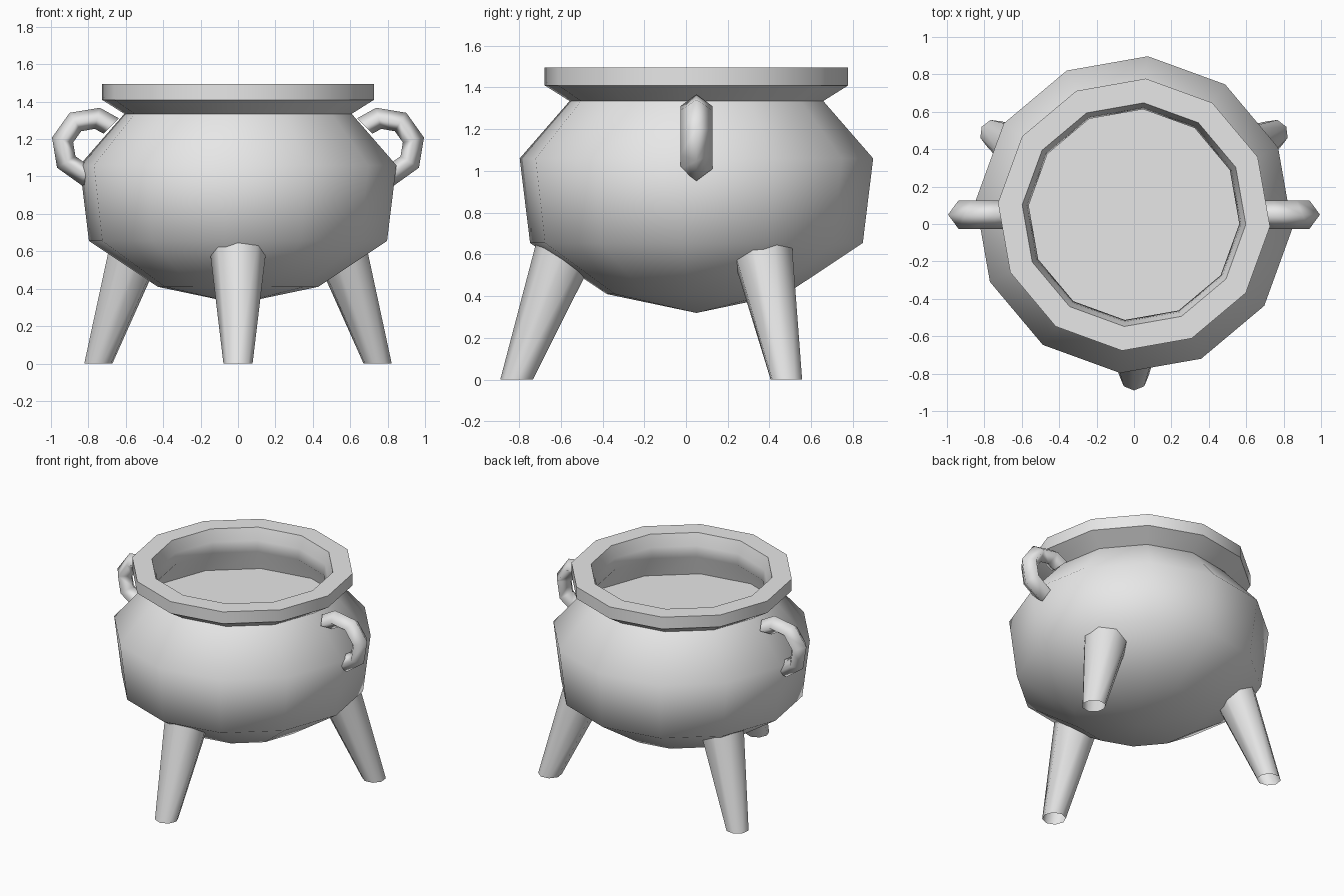
import bpy
import bmesh
from math import radians, cos, sin
from mathutils import Vector

if "Cube" in bpy.data.objects:
    bpy.data.objects.remove(bpy.data.objects["Cube"], do_unlink=True)

GREY = (0.8, 0.8, 0.8, 1.0)
iron = bpy.data.materials.new("plain grey")
iron.use_nodes = True
iron.diffuse_color = GREY
iron.node_tree.nodes["Principled BSDF"].inputs["Base Color"].default_value = GREY

CENTRE = Vector((0, 0.05, 0))


def loft(name, rings, sharp_angle=180):
    """Skin a list of closed rings of points; ends stay open."""
    bm = bmesh.new()
    loops = [[bm.verts.new(p) for p in ring] for ring in rings]
    for low, high in zip(loops, loops[1:]):
        for i in range(len(low)):
            j = (i + 1) % len(low)
            bm.faces.new((low[i], low[j], high[j], high[i]))
    bmesh.ops.remove_doubles(bm, verts=bm.verts, dist=0.0005)
    return finish(name, bm, sharp_angle)


def finish(name, bm, sharp_angle):
    bmesh.ops.recalc_face_normals(bm, faces=bm.faces)
    for face in bm.faces:
        face.smooth = True
    for edge in bm.edges:
        if len(edge.link_faces) == 2:
            edge.smooth = edge.calc_face_angle() < radians(sharp_angle)
    mesh = bpy.data.meshes.new(name)
    bm.to_mesh(mesh)
    bm.free()
    mesh.materials.append(iron)
    obj = bpy.data.objects.new(name, mesh)
    bpy.context.scene.collection.objects.link(obj)
    return obj


def circle(radius, z, sides, turn=0.0, centre=CENTRE):
    angles = [radians(turn + 360 * i / sides) for i in range(sides)]
    return [centre + Vector((radius * cos(a), radius * sin(a), z)) for a in angles]


# Pot: outer wall, flared rim and inner wall turned in one profile
outer = [(0, 0.32), (0.43, 0.41), (0.80, 0.655), (0.85, 1.06), (0.61, 1.335)]
rim = [(0.73, 1.41), (0.73, 1.495), (0.60, 1.495)]
inner = [(0.575, 1.41), (0.565, 1.335), (0.775, 1.05), (0.735, 0.66), (0.39, 0.46), (0, 0.38)]
loft("pot", [circle(r, z, 12, 25) for r, z in outer + rim + inner], 53)

# Flat contents surface inside the pot
bm = bmesh.new()
bm.faces.new([bm.verts.new(p) for p in circle(0.71, 1.15, 12, 25)])
finish("contents", bm, 30)

# Three splayed, tapered legs with open feet
for name, turn in (("front_leg", -90), ("back_left_leg", 30), ("back_right_leg", 150)):
    out = Vector((cos(radians(turn)), sin(radians(turn)), 0))
    loft(name, [circle(r, z, 8, turn, CENTRE + out * d)
                for r, z, d in ((0.078, 0, 0.862), (0.168, 0.75, 0.575))])

# Ring handles sunk into the shoulders
for name, side in (("left_handle", 1), ("right_handle", -1)):
    rings = []
    for angle in (-115, -77, -32, 13, 58, 103, 135):
        a = radians(angle)
        ring = []
        for k in range(4):
            t = radians(90 * k)
            reach = 0.155 + 0.058 * cos(t)
            ring.append(CENTRE + Vector((side * (0.787 + reach * cos(a)),
                                         0.076 * sin(t), 1.16 + reach * sin(a))))
        rings.append(ring)
    loft(name, rings)
